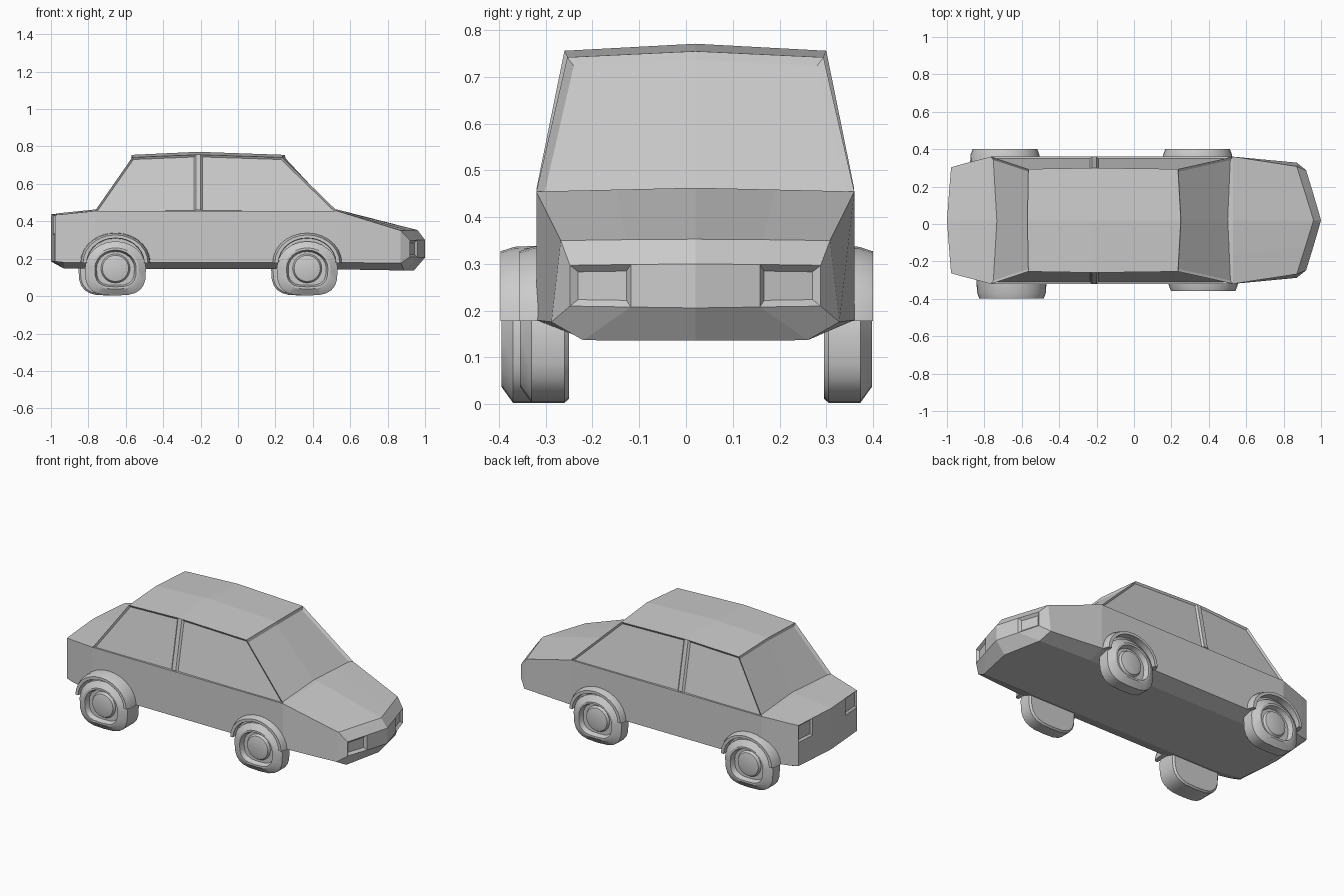
import bpy, bmesh, math

cube = bpy.data.objects.get("Cube")
if cube:
    bpy.data.objects.remove(cube)

Y0 = 0.02  # body centre line


def ring(half):
    """Close a half outline by mirroring it across the centre line."""
    return half + [(x, -y, z) for x, y, z in reversed(half[1:-1])]


class Builder:
    """Mesh builder that shares vertices with equal coordinates."""

    def __init__(self):
        self.bm = bmesh.new()
        self.cache = {}

    def face(self, points):
        verts = []
        for p in points:
            key = tuple(round(c, 5) + 0.0 for c in p)
            if key not in self.cache:
                self.cache[key] = self.bm.verts.new(key)
            verts.append(self.cache[key])
        verts = list(dict.fromkeys(verts))
        if len(verts) < 3:
            return None
        return self.bm.faces.get(verts) or self.bm.faces.new(verts)

    def bridge(self, a, b, closed=True):
        n = len(a)
        return [self.face([a[i], a[(i + 1) % n], b[(i + 1) % n], b[i]])
                for i in range(n if closed else n - 1)]

    def normals(self):
        bmesh.ops.recalc_face_normals(self.bm, faces=self.bm.faces[:])

    def finish(self, name, y=0.0, smooth=False):
        self.normals()
        mesh = bpy.data.meshes.new(name)
        self.bm.to_mesh(mesh)
        self.bm.free()
        obj = bpy.data.objects.new(name, mesh)
        obj.location.y = y
        bpy.context.collection.objects.link(obj)
        if smooth:
            bpy.ops.object.select_all(action='DESELECT')
            obj.select_set(True)
            bpy.context.view_layer.objects.active = obj
            bpy.ops.object.shade_smooth_by_angle(angle=math.radians(32))
        return obj


def recess(bm, faces, width, depth):
    bmesh.ops.inset_region(bm, faces=faces, thickness=width, depth=-depth,
                           use_even_offset=True)


def mid_section(x, half_width, top, bottom_width, bottom):
    """Body section: centre, shoulder, sill and floor points."""
    return [(x, 0, top + 0.008), (x, half_width / 2, top + 0.004),
            (x, half_width, top), (x, half_width, 0.18),
            (x, bottom_width, bottom), (x, 0, bottom)]


# Lower body, lofted from tail to nose
tail = [(-1, 0, 0.437), (-0.988, 0.16, 0.436), (-0.978, 0.283, 0.434),
        (-0.978, 0.283, 0.185), (-0.988, 0.16, 0.185), (-1, 0, 0.185)]
hood_end = [(0.96, 0, 0.353), (0.915, 0.145, 0.352), (0.87, 0.288, 0.35),
            (0.87, 0.308, 0.176), (0.89, 0.24, 0.137), (0.94, 0, 0.136)]
nose = [(1, 0, 0.3), (0.96, 0.138, 0.299), (0.92, 0.268, 0.297),
        (0.92, 0.268, 0.21), (0.96, 0.138, 0.208), (1, 0, 0.206)]
sections = [ring(s) for s in (
    tail,
    mid_section(-0.93, 0.297, 0.438, 0.22, 0.147),
    mid_section(-0.765, 0.34, 0.455, 0.245, 0.147),
    mid_section(0.53, 0.34, 0.455, 0.245, 0.143),
    hood_end, nose)]
body = Builder()
for a, b in zip(sections, sections[1:]):
    body.bridge(a, b)


def cap(s):
    for ids in ((0, 1, 4, 5), (0, 9, 6, 5)):
        body.face([s[i] for i in ids])
    return [body.face([s[i] for i in ids]) for ids in ((1, 2, 3, 4), (9, 8, 7, 6))]


tail_lamps = cap(sections[0])
head_lamps = cap(sections[-1])
body.normals()

# Recessed headlamps and tail lamps
for f in head_lamps:
    recess(body.bm, [f], 0.014, 0.014)
for f in tail_lamps:
    cut = bmesh.ops.bisect_plane(
        body.bm, geom=[f, *f.edges, *f.verts], dist=1e-5,
        plane_co=(0, 0, 0.33), plane_no=(0, 0, 1))
    parts = [g for g in cut["geom"] if isinstance(g, bmesh.types.BMFace)]
    upper = max(parts, key=lambda g: g.calc_center_median().z)
    recess(body.bm, [upper], 0.01, 0.01)
body.finish("body", Y0)

# Cabin with door pillars and a crowned roof
belt = ring([(0.515, 0, 0.463), (0.53, 0.34, 0.455), (-0.2, 0.34, 0.46),
             (-0.225, 0.34, 0.46), (-0.765, 0.34, 0.455), (-0.745, 0, 0.463)])
rail = ring([(0.25, 0, 0.755), (0.235, 0.274, 0.742), (-0.2, 0.28, 0.756),
             (-0.225, 0.28, 0.756), (-0.565, 0.274, 0.742), (-0.57, 0, 0.755)])
crown = ring([(0.25, 0, 0.755), (0.25, 0, 0.755), (-0.2, 0, 0.771),
              (-0.225, 0, 0.771), (-0.57, 0, 0.755), (-0.57, 0, 0.755)])
cabin = Builder()
sides = cabin.bridge(belt, rail)
cabin.bridge(rail, crown)
cabin.normals()
for group in ((0, 9), (4, 5), (1,), (3,), (6,), (8,)):
    recess(cabin.bm, [sides[i] for i in group],
           0.016 if len(group) == 2 else 0.01, 0.01)
cabin.finish("cabin", Y0)


def tyre_ring(cx, y, scale, segments=24):
    """Round above, squared off below, like a tyre under load."""
    pts = []
    for i in range(segments):
        t = 2 * math.pi * i / segments
        c, s = math.cos(t), math.sin(t)
        if s < 0:
            c, s = math.copysign(abs(c) ** 0.65, c), -abs(s) ** 0.65
        pts.append((cx + 0.163 * scale * c, y, 0.148 + 0.145 * scale * s))
    return pts


def disc_ring(cx, y, r, segments=24):
    return [(cx + r * math.cos(2 * math.pi * i / segments), y,
             0.148 + r * math.sin(2 * math.pi * i / segments))
            for i in range(segments)]


def wheel(name, cx, side, inner, outer):
    w = Builder()
    rings = [tyre_ring(cx, side * y, s) for y, s in (
        (inner, 0.94), (inner + 0.01, 1), (outer - 0.025, 1), (outer, 0.76),
        (outer, 0.68), (outer - 0.03, 0.62))]
    rings += [disc_ring(cx, side * (outer - d), r) for d, r in (
        (0.03, 0.078), (0.016, 0.07), (0.01, 0.045))]
    for a, b in zip(rings, rings[1:]):
        w.bridge(a, b)
    w.face(rings[0])
    w.face(rings[-1])
    w.finish(name + "_wheel", smooth=True)


def arch(name, cx, side, outer):
    """Flared lip over the wheel."""
    def arc(y, k):
        return [(cx + 0.188 * k * math.cos(math.pi * i / 14), side * y,
                 0.178 + 0.162 * k * math.sin(math.pi * i / 14))
                for i in range(15)]
    a = Builder()
    arcs = [arc(0.29, 1), arc(outer - 0.03, 0.98), arc(outer, 0.92),
            arc(outer, 0.82), arc(0.29, 0.8)]
    for p, q in zip(arcs, arcs[1:] + arcs[:1]):
        a.bridge(p, q, closed=False)
    for end in (0, -1):
        a.face([p[end] for p in arcs])
    a.finish(name + "_arch", smooth=True)


# Wheels and arches
for name, cx, side, inner, outer in (
        ("front_right", 0.37, -1, 0.25, 0.355),
        ("rear_right", -0.655, -1, 0.25, 0.395),
        ("front_left", 0.34, 1, 0.295, 0.398),
        ("rear_left", -0.69, 1, 0.295, 0.398)):
    wheel(name, cx, side, inner, outer)
    arch(name, cx, side, outer + 0.002)
